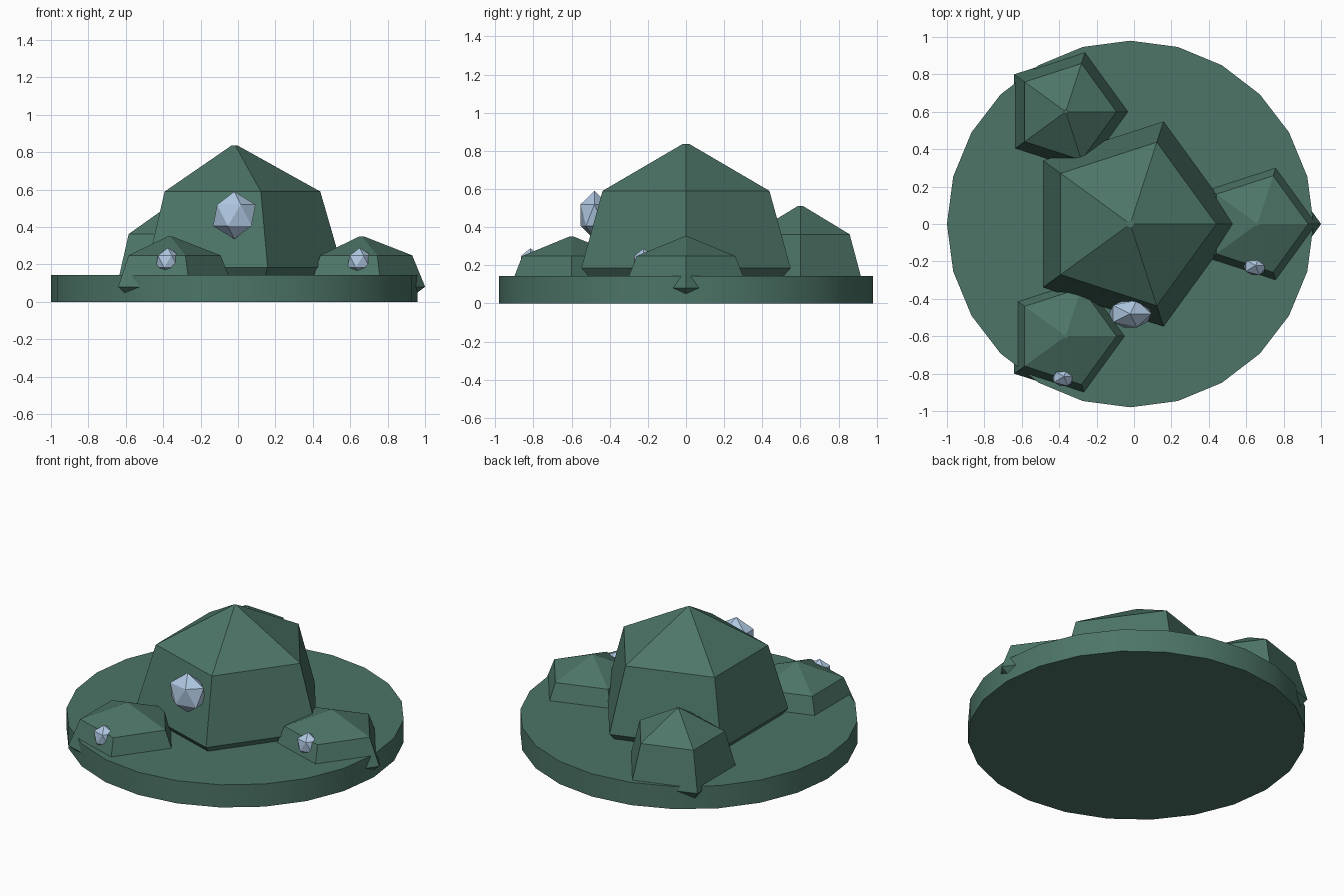
import bpy, bmesh, math

if "Cube" in bpy.data.objects:
    bpy.data.objects.remove(bpy.data.objects["Cube"])

def material(name, rgb):
    m = bpy.data.materials.new(name)
    m.diffuse_color = (*rgb, 1)
    m.use_nodes = True
    m.node_tree.nodes["Principled BSDF"].inputs["Base Color"].default_value = m.diffuse_color
    return m

MOSS = material("moss green", (0.074, 0.178, 0.136))
ICE = material("pale blue crystal", (0.43, 0.58, 0.76))

def finish(name, bm, mat, loc=(0, 0, 0)):
    bmesh.ops.recalc_face_normals(bm, faces=bm.faces)
    me = bpy.data.meshes.new(name)
    bm.to_mesh(me)
    bm.free()
    me.materials.append(mat)
    ob = bpy.data.objects.new(name, me)
    ob.location = loc
    bpy.context.collection.objects.link(ob)
    return ob

def stacked_rings(name, profile, sides, loc, mat):
    """Closed solid through regular rings given as (radius, z) pairs."""
    bm = bmesh.new()
    rings = []
    for r, z in profile:
        rings.append([bm.verts.new((r * math.cos(2 * math.pi * i / sides),
                                    r * math.sin(2 * math.pi * i / sides), z))
                      for i in range(sides)])
    for lo, hi in zip(rings, rings[1:]):
        for i in range(sides):
            j = (i + 1) % sides
            bm.faces.new((lo[i], lo[j], hi[j], hi[i]))
    bm.faces.new(rings[0][::-1])
    bm.faces.new(rings[-1])
    return finish(name, bm, mat, loc)

# Round base slab with a smooth rim
base = stacked_rings("base_slab", [(0.98, 0), (0.98, 0.145)], 24, (-0.02, 0, 0), MOSS)
for p in base.data.polygons:
    p.use_smooth = len(p.vertices) == 4
for e in base.data.edges:
    a, b = (base.data.vertices[v].co.z for v in e.vertices)
    e.use_edge_sharp = abs(a - b) < 1e-4

# Five-sided boulders: one large, three small
ROCK = [(0.42, 0.01), (0.577, 0.178), (0.46, 0.583), (0.02, 0.828)]
def rock(name, x, y, width, height):
    stacked_rings(name, [(r * width, 0.007 + z * height) for r, z in ROCK],
                  5, (x, y, 0), MOSS)

rock("main_rock", -0.02, 0, 1, 1)
rock("right_rock", 0.66, 0, 0.59, 0.415)
rock("front_rock", -0.365, -0.6, 0.59, 0.415)
rock("back_rock", -0.365, 0.6, 0.59, 0.61)

# Flattened crystals set in the front faces
def crystal(name, loc, size, depth):
    bm = bmesh.new()
    bmesh.ops.create_icosphere(bm, subdivisions=1, radius=1)
    bmesh.ops.scale(bm, vec=(size, depth, size), verts=bm.verts)
    finish(name, bm, ICE, loc)

crystal("main_crystal", (-0.02, -0.48, 0.463), 0.127, 0.085)
crystal("right_crystal", (0.65, -0.222, 0.216), 0.073, 0.06)
crystal("front_crystal", (-0.375, -0.815, 0.216), 0.073, 0.06)
